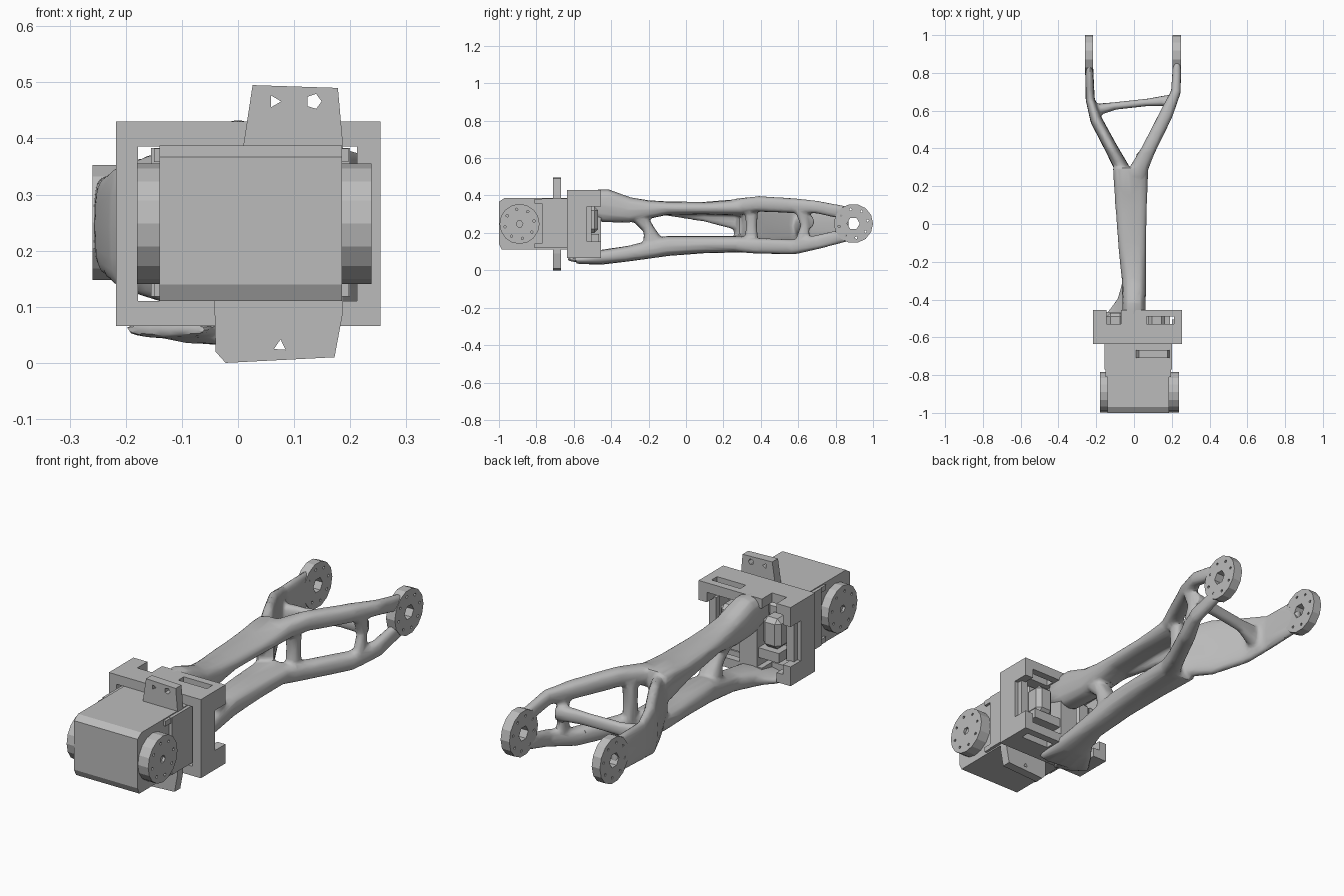
import bpy, bmesh, math
from mathutils import Vector, Matrix

old = bpy.data.objects.get("Cube")
if old:
    bpy.data.objects.remove(old)

grey = bpy.data.materials.new("warm_grey")
grey.use_nodes = True
GREY = (0.5, 0.5, 0.5, 1)
grey.diffuse_color = GREY
grey.node_tree.nodes["Principled BSDF"].inputs["Base Color"].default_value = GREY


def activate(ob):
    bpy.ops.object.select_all(action='DESELECT')
    ob.select_set(True)
    bpy.context.view_layer.objects.active = ob


def add_mesh(name, bm):
    me = bpy.data.meshes.new(name)
    bmesh.ops.recalc_face_normals(bm, faces=bm.faces)
    bm.to_mesh(me)
    bm.free()
    me.materials.append(grey)
    ob = bpy.data.objects.new(name, me)
    bpy.context.collection.objects.link(ob)
    return ob


def box(name, x0, x1, y0, y1, z0, z1, bevel=0.0):
    bm = bmesh.new()
    bmesh.ops.create_cube(bm, size=1)
    bmesh.ops.scale(bm, vec=(x1 - x0, y1 - y0, z1 - z0), verts=bm.verts)
    bmesh.ops.translate(bm, vec=((x0 + x1) / 2, (y0 + y1) / 2, (z0 + z1) / 2), verts=bm.verts)
    if bevel:
        bmesh.ops.bevel(bm, geom=bm.edges[:], offset=bevel, segments=1, affect='EDGES')
    return add_mesh(name, bm)


def plate(name, axis, lo, hi, loops):
    """Extrude a filled outline with holes; loops are (y, z) for x, (x, z) for y."""
    cu = bpy.data.curves.new(name, 'CURVE')
    cu.dimensions = '2D'
    cu.fill_mode = 'BOTH'
    cu.extrude = (hi - lo) / 2
    for pts in loops:
        sp = cu.splines.new('POLY')
        sp.points.add(len(pts) - 1)
        for p, (u, v) in zip(sp.points, pts):
            p.co = (u, v, 0, 1)
        sp.use_cyclic_u = True
    ob = bpy.data.objects.new(name, cu)
    bpy.context.collection.objects.link(ob)
    activate(ob)
    bpy.ops.object.convert(target='MESH')
    bpy.ops.object.shade_flat()
    ob = bpy.context.object
    mid = (lo + hi) / 2
    if axis == 'x':
        m = Matrix(((0, 0, 1, mid), (1, 0, 0, 0), (0, 1, 0, 0), (0, 0, 0, 1)))
    else:
        m = Matrix(((1, 0, 0, 0), (0, 0, -1, mid), (0, 1, 0, 0), (0, 0, 0, 1)))
    ob.data.transform(m)
    ob.data.materials.clear()
    ob.data.materials.append(grey)
    return ob


def ring(cy, cz, r, n, turn=0.0):
    return [(cy + r * math.cos(turn + math.tau * i / n), cz + r * math.sin(turn + math.tau * i / n))
            for i in range(n)]


def rect(u0, u1, v0, v1):
    return [(u0, v0), (u1, v0), (u1, v1), (u0, v1)]


def horn_loops(cy, cz, r, hub, sides):
    bolts = [ring(y, z, 0.007, 5) for y, z in ring(cy, cz, r * 0.74, 8, 0.2)]
    return [ring(cy, cz, r, sides), ring(cy, cz, hub, 6)] + bolts


# Servo: body with chamfered front edges, wider middle, narrow rear
plate("servo_body", 'x', -0.14, 0.185, [[(-1, 0.14), (-0.985, 0.11), (-0.62, 0.112),
      (-0.62, 0.387), (-0.97, 0.387), (-1, 0.367)]])
box("servo_middle", -0.155, 0.2, -0.77, -0.6, 0.118, 0.383)
box("servo_rear", -0.13, 0.16, -0.62, -0.55, 0.13, 0.37, 0.01)
for x in (-0.1, 0.12):
    box("servo_rear_lug", x - 0.045, x + 0.045, -0.56, -0.47, 0.2, 0.34, 0.02)
for z in (0.13, 0.37):
    box("corner_screw_strip", -0.15, 0.197, -0.81, -0.76, z - 0.012, z + 0.012)

# Servo horns on both sides, each a drilled disc over a solid base
for side, lo, hi in (("left", 0.18, 0.238), ("right", -0.18, -0.135)):
    seam = hi - 0.012 if side == "left" else lo + 0.012
    cap, base = ((seam, hi), (lo, seam)) if side == "left" else ((lo, seam), (seam, hi))
    plate(side + "_horn", 'x', *cap, horn_loops(-0.89, 0.248, 0.107, 0.018, 16))
    plate(side + "_horn_base", 'x', *base, [ring(-0.89, 0.248, 0.107, 16)])

# Mounting flange
plate("mounting_flange", 'y', -0.71, -0.668, [
    [(-0.042, 0.11), (-0.04, 0.02), (-0.022, 0), (0.172, 0.01), (0.187, 0.09),
     (0.187, 0.39), (0.178, 0.49), (0.026, 0.495), (0.01, 0.39)],
    ring(0.065, 0.466, 0.012, 3), ring(0.135, 0.466, 0.014, 5), ring(0.075, 0.03, 0.012, 3, 1.5)])

# Bracket: front ring, then rear ears and rims with side notches and slots
outline = rect(-0.217, 0.254, 0.066, 0.43)
plate("bracket_front", 'y', -0.635, -0.53, [outline, rect(-0.178, 0.212, 0.11, 0.386)])
for tag, z0, z1, rim0, rim1 in (("upper", 0.34, 0.43, 0.386, 0.43), ("lower", 0.066, 0.155, 0.066, 0.11)):
    box(tag + "_left_ear", 0.212, 0.254, -0.53, -0.455, z0, z1)
    box(tag + "_right_ear", -0.217, -0.178, -0.53, -0.455, z0, z1)
    box(tag + "_left_rim", 0.06, 0.215, -0.49, -0.455, rim0, rim1)
    box(tag + "_right_rim", -0.18, -0.145, -0.53, -0.455, rim0, rim1)
    box(tag + "_centre", -0.07, 0.065, -0.53, -0.455, rim0, rim1)
for x0, x1 in ((-0.2, -0.16), (0.2, 0.235)):
    box("notch_back", x0, x1, -0.53, -0.505, 0.15, 0.345)
# Rear cross bar and post behind the servo
box("rear_cross_bar", -0.15, 0.19, -0.55, -0.465, 0.15, 0.195)
box("rear_post", -0.045, 0.045, -0.55, -0.455, 0.1, 0.39)


# Arm: overlapping tubes fused into one organic frame
def tube(bm, pts, ref=(0, 0, 1), sides=12):
    """Points are x, y, z, half width, half height; ref is the height direction."""
    ref, rings = Vector(ref), []
    pos = [Vector(p[:3]) for p in pts]
    for i, p in enumerate(pts):
        t = (pos[min(i + 1, len(pos) - 1)] - pos[max(i - 1, 0)]).normalized()
        u = t.cross(ref).normalized()
        v = u.cross(t)
        loop = []
        for k in range(sides):
            c, s = math.cos(math.tau * k / sides), math.sin(math.tau * k / sides)
            c, s = [math.copysign(abs(q) ** 0.75, q) for q in (c, s)]
            loop.append(bm.verts.new(pos[i] + u * p[3] * c + v * p[4] * s))
        rings.append(loop)
    for a, b in zip(rings, rings[1:]):
        for k in range(sides):
            bm.faces.new((a[k], a[k - 1], b[k - 1], b[k]))
    bm.faces.new(rings[0])
    bm.faces.new(rings[-1][::-1])


arm = bmesh.new()
# spine rails
tube(arm, [(0, -0.53, 0.36, 0.062, 0.07), (0, -0.43, 0.345, 0.062, 0.09), (0, -0.3, 0.322, 0.064, 0.068),
           (-0.005, -0.2, 0.325, 0.07, 0.05), (-0.01, -0.1, 0.332, 0.075, 0.036),
           (-0.015, 0.1, 0.332, 0.085, 0.034), (-0.018, 0.3, 0.337, 0.095, 0.045)])
tube(arm, [(-0.04, -0.58, 0.055, 0.1, 0.022), (-0.02, -0.45, 0.07, 0.08, 0.04), (0, -0.3, 0.09, 0.06, 0.042),
           (-0.01, -0.1, 0.13, 0.07, 0.054), (-0.015, 0.1, 0.138, 0.08, 0.047),
           (-0.018, 0.3, 0.14, 0.09, 0.045)])
# flared lower root and webs between the rails
tube(arm, [(-0.13, -0.6, 0.06, 0.085, 0.015), (-0.08, -0.5, 0.06, 0.07, 0.02), (-0.03, -0.4, 0.075, 0.05, 0.03)])
tube(arm, [(0, -0.26, 0.3, 0.045, 0.05), (0, -0.2, 0.22, 0.03, 0.045), (0, -0.17, 0.13, 0.06, 0.05)], (1, 0, 0))
tube(arm, [(-0.06, -0.15, 0.32, 0.02, 0.02), (-0.065, 0.1, 0.295, 0.022, 0.035), (-0.07, 0.33, 0.26, 0.025, 0.06)])
tube(arm, [(0.04, 0.35, z, r, 0.03) for z, r in ((0.32, 0.035), (0.24, 0.03), (0.15, 0.035))], (1, 0, 0))
# left prong: two rails with a strut
tube(arm, [(0.01, 0.26, 0.34, 0.05, 0.042), (0.075, 0.39, 0.355, 0.038, 0.042), (0.17, 0.58, 0.345, 0.036, 0.04),
           (0.222, 0.7, 0.338, 0.026, 0.034), (0.228, 0.86, 0.305, 0.022, 0.036)])
tube(arm, [(0.01, 0.26, 0.14, 0.05, 0.042), (0.075, 0.39, 0.13, 0.038, 0.042), (0.17, 0.58, 0.125, 0.036, 0.04),
           (0.222, 0.7, 0.15, 0.026, 0.038), (0.228, 0.86, 0.19, 0.022, 0.036)])
tube(arm, [(0.19, 0.62, 0.34, 0.045, 0.025), (0.19, 0.635, 0.24, 0.022, 0.02), (0.19, 0.62, 0.13, 0.045, 0.025)],
     (1, 0, 0))
# right prong: closed wall
tube(arm, [(-0.05, 0.27, 0.24, 0.04, 0.12), (-0.12, 0.4, 0.242, 0.034, 0.14), (-0.2, 0.55, 0.243, 0.032, 0.115),
           (-0.232, 0.66, 0.245, 0.024, 0.088), (-0.238, 0.87, 0.25, 0.02, 0.085)], sides=16)
# cross brace
tube(arm, [(-0.22, 0.6, 0.23, 0.035, 0.06), (-0.1, 0.625, 0.25, 0.02, 0.03), (0.08, 0.645, 0.26, 0.02, 0.03),
           (0.2, 0.655, 0.26, 0.032, 0.035)])
arm_ob = add_mesh("arm_frame", arm)
mod = arm_ob.modifiers.new("fuse", 'REMESH')
mod.mode = 'VOXEL'
mod.voxel_size = 0.009
mod = arm_ob.modifiers.new("soften", 'SMOOTH')
mod.factor = 0.5
mod.iterations = 4
mod = arm_ob.modifiers.new("facets", 'DECIMATE')
mod.ratio = 0.12
activate(arm_ob)
for m in [m.name for m in arm_ob.modifiers]:
    bpy.ops.object.modifier_apply(modifier=m)
bpy.ops.object.shade_smooth_by_angle(angle=math.radians(35))

# Drilled end discs of the fork
for name, lo, hi in (("left_fork_disc", 0.205, 0.25), ("right_fork_disc", -0.259, -0.217)):
    plate(name, 'x', lo, hi, horn_loops(0.895, 0.25, 0.105, 0.034, 14))
